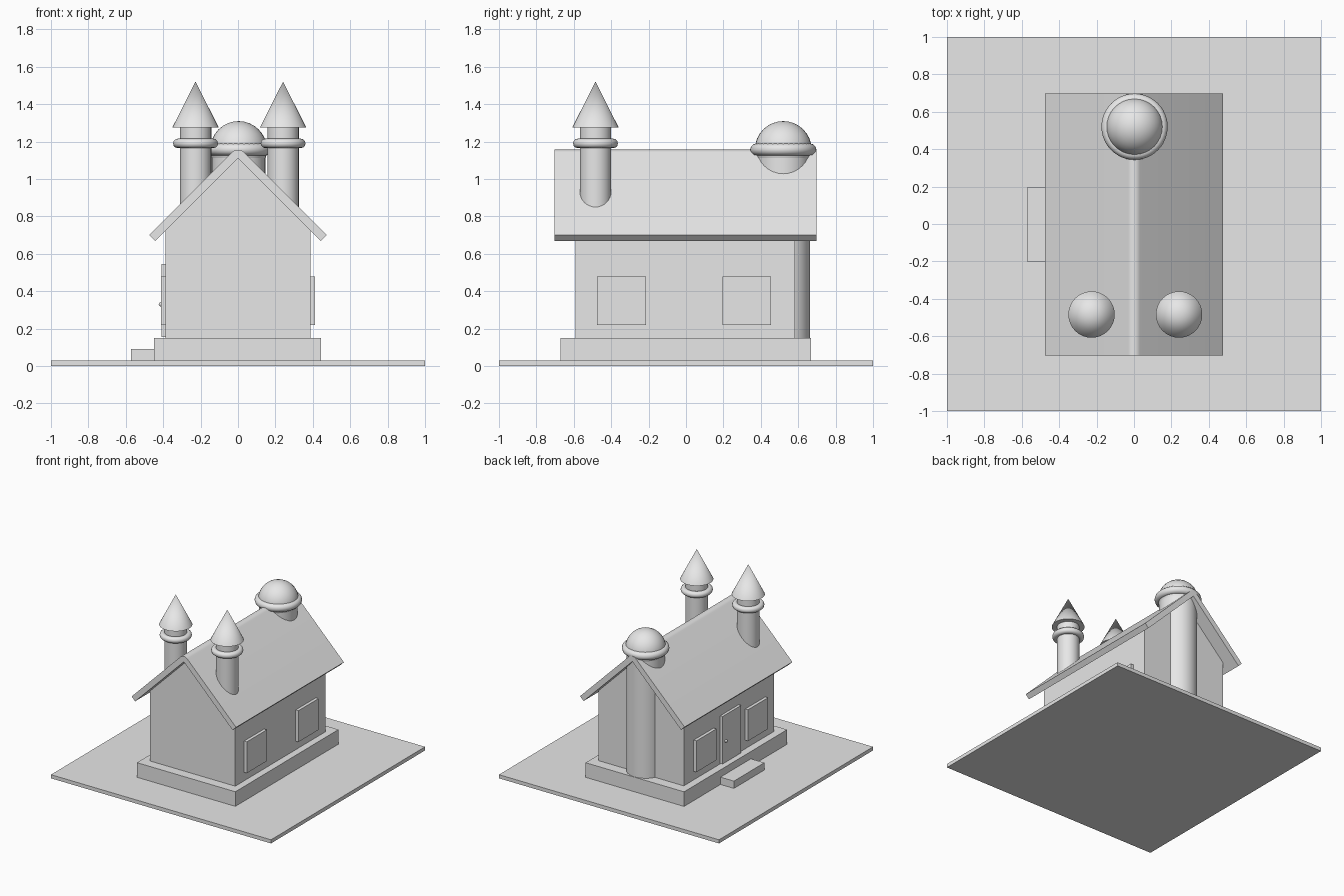
import bpy, bmesh, math
from mathutils import Matrix

cube = bpy.data.objects.get("Cube")
if cube:
    bpy.data.objects.remove(cube, do_unlink=True)

grey = bpy.data.materials.new("plain grey")
grey.use_nodes = True
grey.diffuse_color = (0.8, 0.8, 0.8, 1)
grey.node_tree.nodes["Principled BSDF"].inputs["Base Color"].default_value = (0.8, 0.8, 0.8, 1)


def finish(name, bm, smooth=False):
    bmesh.ops.recalc_face_normals(bm, faces=bm.faces)
    mesh = bpy.data.meshes.new(name)
    bm.to_mesh(mesh)
    bm.free()
    mesh.materials.append(grey)
    obj = bpy.data.objects.new(name, mesh)
    bpy.context.collection.objects.link(obj)
    if smooth:
        bpy.ops.object.select_all(action='DESELECT')
        obj.select_set(True)
        bpy.context.view_layer.objects.active = obj
        bpy.ops.object.shade_smooth_by_angle(angle=math.radians(35))
    return obj


def box(name, x, y, z):
    """Box from three (low, high) ranges."""
    bm = bmesh.new()
    bmesh.ops.create_cube(bm, size=1)
    for v in bm.verts:
        v.co = [r[0] if c < 0 else r[1] for c, r in zip(v.co, (x, y, z))]
    return finish(name, bm)


def extrude_y(name, points, y0, y1, smooth=False):
    """Extrude an x-z outline along y."""
    bm = bmesh.new()
    face = bm.faces.new([bm.verts.new((x, y0, z)) for x, z in points])
    ext = bmesh.ops.extrude_face_region(bm, geom=[face])
    moved = [g for g in ext["geom"] if isinstance(g, bmesh.types.BMVert)]
    bmesh.ops.translate(bm, verts=moved, vec=(0, y1 - y0, 0))
    return finish(name, bm, smooth)


def cone(name, x, y, z0, z1, r0, r1):
    bm = bmesh.new()
    bmesh.ops.create_cone(bm, cap_ends=True, segments=32, radius1=r0, radius2=r1, depth=z1 - z0,
                          matrix=Matrix.Translation((x, y, (z0 + z1) / 2)))
    return finish(name, bm, True)


def ball(name, x, y, z, r, segments=32):
    bm = bmesh.new()
    bmesh.ops.create_uvsphere(bm, u_segments=segments, v_segments=segments // 2, radius=r,
                              matrix=Matrix.Translation((x, y, z)))
    return finish(name, bm, True)


def ring(name, x, y, z, major, minor):
    bpy.ops.mesh.primitive_torus_add(location=(x, y, z), major_radius=major, minor_radius=minor,
                                     major_segments=48, minor_segments=12)
    obj = bpy.context.object
    obj.name = name
    obj.data.materials.append(grey)
    bpy.ops.object.shade_smooth_by_angle(angle=math.radians(35))


# Ground, foundation and doorstep
box("ground", (-1, 1), (-1, 1), (0, 0.03))
box("foundation", (-0.45, 0.445), (-0.67, 0.668), (0.03, 0.15))
box("doorstep", (-0.572, -0.45), (-0.2, 0.195), (0.03, 0.09))

# Gabled walls
apex = 1.111
half = 0.388
eave = apex - half
extrude_y("walls", [(-half, 0.15), (half, 0.15), (half, eave), (0, apex), (-half, eave)], -0.59, 0.583)

# Roof: 45 degree slab with a rounded ridge
thick, run = 0.045, 0.443
s = thick * math.sqrt(0.5)
outline = [(run, apex - run), (run + s, apex - run + s)]
for i in range(9):
    a = math.radians(45 + 90 * i / 8)
    outline.append((thick * math.cos(a), apex + thick * math.sin(a)))
outline += [(-run - s, apex - run + s), (-run, apex - run), (0, apex)]
extrude_y("roof", outline, -0.703, 0.697, True)

# Windows on both long sides
for side, sx in (("left", 1), ("right", -1)):
    for place, y in (("front", -0.345), ("back", 0.325)):
        x = sorted((sx * (half - 0.01), sx * 0.413))
        box(f"{side}_{place}_window", x, (y - 0.13, y + 0.13), (0.22, 0.477))

# Door and knob
box("door", (-0.41, -0.38), (-0.13, 0.11), (0.155, 0.545))
ball("door_knob", -0.412, 0.07, 0.33, 0.012, 16)

# Two front turrets
for side, x in (("left", 0.241), ("right", -0.227)):
    cone(f"{side}_turret", x, -0.484, 0.75, 1.28, 0.084, 0.084)
    cone(f"{side}_turret_roof", x, -0.484, 1.275, 1.52, 0.124, 0)
    ring(f"{side}_turret_ring", x, -0.484, 1.19, 0.095, 0.025)

# Rear column with domed top
cone("rear_column", 0.003, 0.52, 0.15, 1.16, 0.144, 0.144)
ball("dome", 0.003, 0.52, 1.157, 0.152)
ring("dome_ring", 0.003, 0.52, 1.157, 0.145, 0.032)
